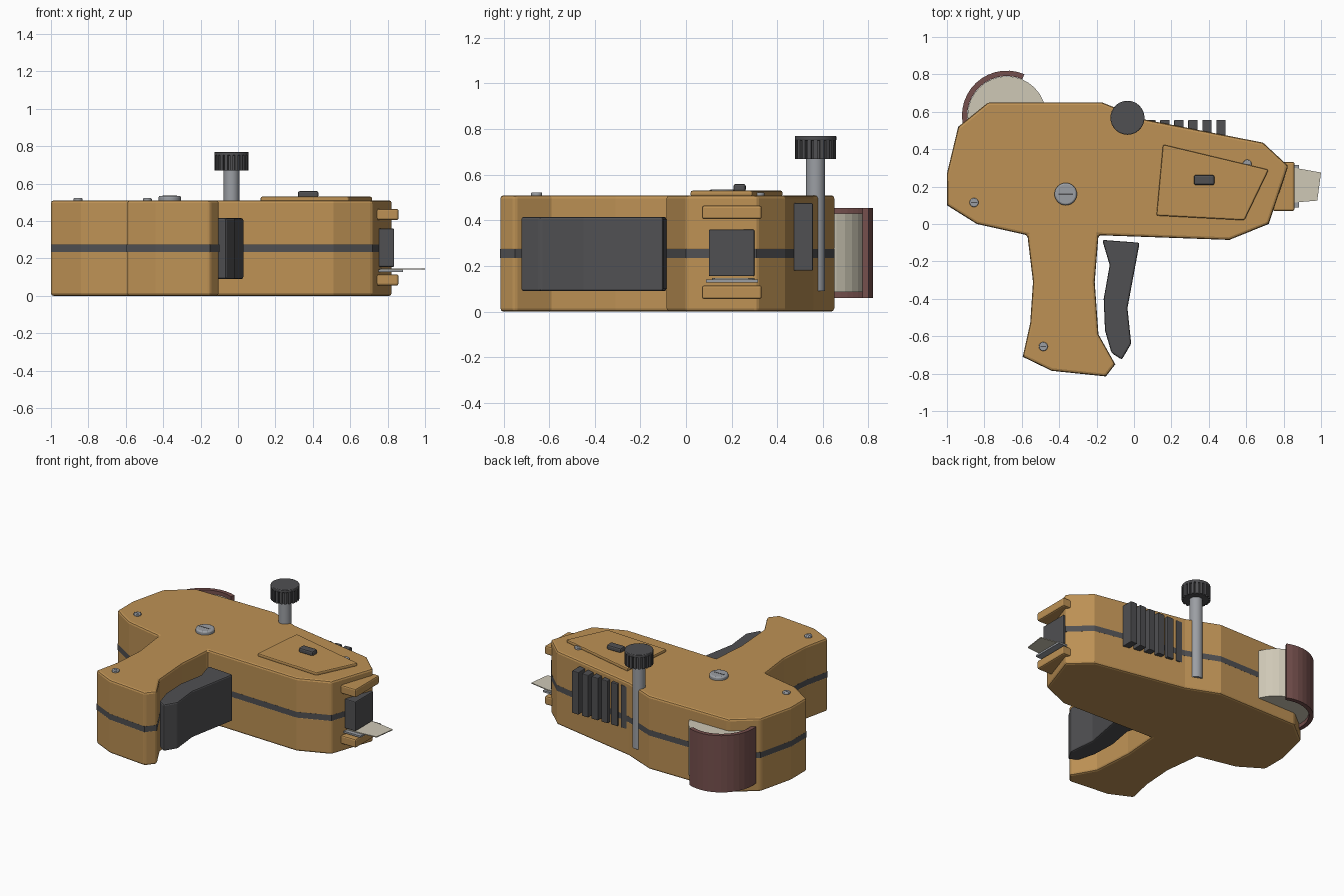
import bpy, bmesh, math
from mathutils import Matrix

cube = bpy.data.objects.get("Cube")
if cube:
    bpy.data.objects.remove(cube, do_unlink=True)


def material(name, rgb):
    m = bpy.data.materials.new(name)
    m.use_nodes = True
    m.diffuse_color = (*rgb, 1)
    m.node_tree.nodes["Principled BSDF"].inputs["Base Color"].default_value = (*rgb, 1)
    return m


TAN = material("tan_casing", (0.51, 0.285, 0.09))
DARK = material("dark_plastic", (0.08, 0.08, 0.085))
STEEL = material("steel", (0.33, 0.345, 0.37))
CREAM = material("cream_paper", (0.62, 0.58, 0.47))
BROWN = material("brown_cover", (0.18, 0.08, 0.075))


def finish(name, bm, mat, bevel=0, smooth=False, segments=2):
    bmesh.ops.recalc_face_normals(bm, faces=bm.faces)
    mesh = bpy.data.meshes.new(name)
    bm.to_mesh(mesh)
    bm.free()
    ob = bpy.data.objects.new(name, mesh)
    bpy.context.collection.objects.link(ob)
    mesh.materials.append(mat)
    if bevel:
        mod = ob.modifiers.new("Bevel", "BEVEL")
        mod.width, mod.segments = bevel, segments
        mod.limit_method, mod.angle_limit = "ANGLE", math.radians(35)
    if smooth:
        bpy.ops.object.select_all(action="DESELECT")
        ob.select_set(True)
        bpy.context.view_layer.objects.active = ob
        bpy.ops.object.shade_smooth_by_angle(angle=math.radians(35))
    return ob


def prism(name, outline, z0, z1, mat, bevel=0, inset=0):
    """Extrude a flat outline from z0 to z1, optionally shrunk by inset."""
    bm = bmesh.new()
    face = bm.faces.new([bm.verts.new((x, y, z0)) for x, y in outline])
    if inset:
        rim = bmesh.ops.inset_region(bm, faces=[face], thickness=inset, use_even_offset=True)
        bmesh.ops.delete(bm, geom=rim["faces"], context="FACES")
    ext = bmesh.ops.extrude_face_region(bm, geom=bm.faces[:])
    top = [v for v in ext["geom"] if isinstance(v, bmesh.types.BMVert)]
    bmesh.ops.translate(bm, verts=top, vec=(0, 0, z1 - z0))
    return finish(name, bm, mat, bevel)


def box(name, x0, x1, y0, y1, z0, z1, mat, bevel=0):
    return prism(name, [(x0, y0), (x1, y0), (x1, y1), (x0, y1)], z0, z1, mat, bevel)


def cylinder(name, x, y, r, z0, z1, mat, sides=32, bevel=0, smooth=True):
    bm = bmesh.new()
    bmesh.ops.create_cone(bm, cap_ends=True, segments=sides, radius1=r, radius2=r, depth=z1 - z0,
                          matrix=Matrix.Translation((x, y, (z0 + z1) / 2)))
    return finish(name, bm, mat, bevel, smooth)


# Casing halves with a recessed seam between them
casing = [(-1, 0.1), (-0.84, 0), (-0.57, -0.06), (-0.54, -0.31), (-0.555, -0.53),
          (-0.595, -0.71), (-0.44, -0.785), (-0.15, -0.815), (-0.1, -0.75), (-0.19, -0.59),
          (-0.21, -0.31), (-0.19, -0.06), (0.51, -0.085), (0.72, 0), (0.825, 0.31),
          (0.69, 0.435), (0.05, 0.56), (-0.17, 0.65), (-0.78, 0.65), (-0.94, 0.52), (-1, 0.27)]
prism("lower_casing", casing, 0, 0.248, TAN, 0.014)
prism("upper_casing", casing, 0.262, 0.51, TAN, 0.014)
prism("casing_seam", casing, 0.235, 0.275, DARK, 0, 0.008)

# Squeeze trigger
trigger = [(-0.17, -0.085), (0.03, -0.1), (-0.035, -0.45), (-0.015, -0.64), (-0.065, -0.725),
           (-0.12, -0.69), (-0.155, -0.57), (-0.162, -0.4), (-0.13, -0.22)]
prism("trigger", trigger, 0.09, 0.415, DARK, 0.01)

# Access plate and its latch
prism("access_plate", [(0.12, 0.045), (0.59, 0.02), (0.72, 0.29), (0.155, 0.425)],
      0.505, 0.53, TAN, 0.008)
box("plate_latch", 0.32, 0.43, 0.208, 0.262, 0.525, 0.56, DARK, 0.01)


# Slotted screws
def screw(name, x, y, r, top):
    cylinder(name, x, y, r, 0.5, top, STEEL, bevel=r * 0.15)
    box(name + "_slot", x - r * 0.65, x + r * 0.65, y - r * 0.07, y + r * 0.07,
        top - 0.004, top + 0.001, DARK)


screw("pivot_screw", -0.365, 0.16, 0.06, 0.535)
screw("rear_screw", -0.855, 0.115, 0.024, 0.522)
screw("grip_screw", -0.485, -0.655, 0.024, 0.522)
screw("nose_screw", 0.605, 0.32, 0.024, 0.522)

# Adjuster post with a ribbed knob
px, py = -0.035, 0.568
cylinder("adjuster_post", px, py, 0.042, 0.09, 0.68, STEEL, 24)
cylinder("knob_core", px, py, 0.08, 0.67, 0.765, DARK, 32)
cylinder("knob_cap", px, py, 0.091, 0.75, 0.77, DARK, 32, 0.004)
bm = bmesh.new()
ribs = 20
for i in range(ribs):
    turn = Matrix.Rotation(math.tau * i / ribs, 4, "Z")
    bmesh.ops.create_cube(bm, size=1, matrix=Matrix.Translation((px, py, 0.711)) @ turn
                          @ Matrix.Translation((0.08, 0, 0)) @ Matrix.Diagonal((0.021, 0.017, 0.082, 1)))
finish("knob_ribs", bm, DARK)

# Row of grip ribs on the back
for i in range(6):
    x = 0.065 + 0.075 * i
    box(f"grip_rib_{i + 1}", x, x + 0.05, 0.42, 0.556, 0.18, 0.475, DARK, 0.004)

# Paper roll under a curved cover
rx, ry = -0.68, 0.58
cylinder("paper_roll", rx, ry, 0.21, 0.085, 0.43, CREAM, 32, smooth=False)
angles = [math.radians(67 + 9.5 * i) for i in range(15)]
arc = [(rx + r * math.cos(a), ry + r * math.sin(a))
       for r, seq in ((0.24, angles), (0.211, angles[::-1])) for a in seq]
prism("roll_cover", arc, 0.06, 0.455, BROWN)

# Nose: outlet block, two jaws, peel bar and a label coming out
box("outlet_block", 0.72, 0.835, 0.1, 0.3, 0.155, 0.36, DARK, 0.006)
for name, z in (("lower_jaw", 0.055), ("upper_jaw", 0.405)):
    box(name, 0.74, 0.858, 0.07, 0.332, z, z + 0.06, TAN, 0.01)
box("peel_bar", 0.75, 0.883, 0.088, 0.315, 0.128, 0.14, STEEL)
prism("label", [(0.76, 0.115), (0.86, 0.115), (0.98, 0.125), (1, 0.275), (0.86, 0.3), (0.76, 0.3)],
      0.141, 0.147, CREAM)
